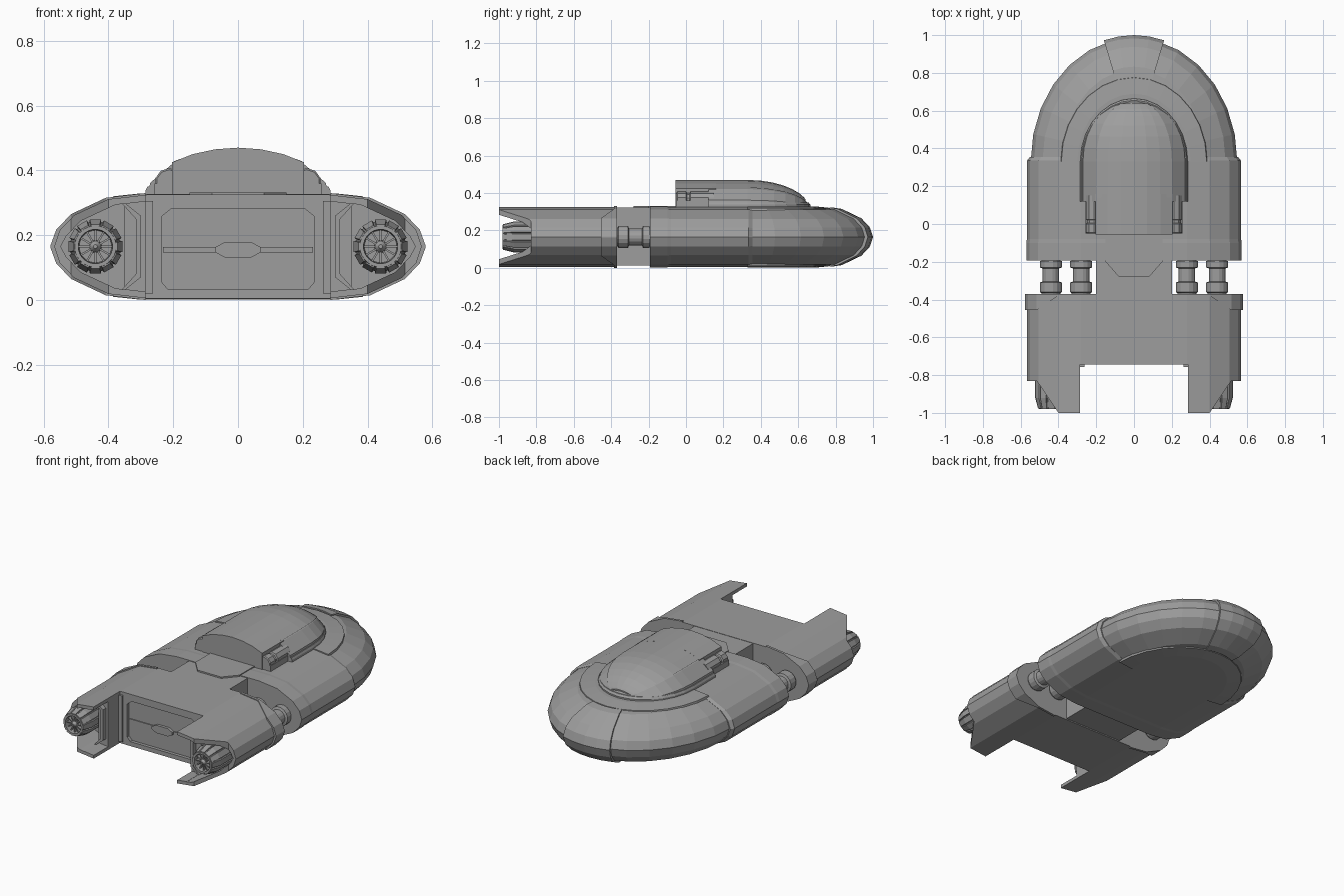
import bpy, bmesh, math
from mathutils import Matrix

if "Cube" in bpy.data.objects:
    bpy.data.objects.remove(bpy.data.objects["Cube"])

GREY = bpy.data.materials.new("dark_grey")
GREY.diffuse_color = (.34, .34, .34, 1)
GREY.use_nodes = True
GREY.node_tree.nodes["Principled BSDF"].inputs["Base Color"].default_value = GREY.diffuse_color

def loft(name, rings):
    """Closed solid bridging equal-length loops of points."""
    bm = bmesh.new()
    vs = [[bm.verts.new(p) for p in r] for r in rings]
    n = len(rings[0])
    for a, b in zip(vs, vs[1:]):
        for i in range(n):
            j = (i + 1) % n
            bm.faces.new((a[i], a[j], b[j], b[i]))
    bm.faces.new(vs[0][::-1])
    bm.faces.new(vs[-1])
    bmesh.ops.recalc_face_normals(bm, faces=bm.faces)
    me = bpy.data.meshes.new(name)
    bm.to_mesh(me)
    bm.free()
    me.materials.append(GREY)
    ob = bpy.data.objects.new(name, me)
    bpy.context.collection.objects.link(ob)
    return ob

def prism_z(name, pts, z0, z1):
    return loft(name, [[(x, y, z) for x, y in pts] for z in (z0, z1)])

def prism_y(name, pts, y0, y1):
    return loft(name, [[(x, y, z) for x, z in pts] for y in (y0, y1)])

def box(name, x0, x1, y0, y1, z0, z1):
    return prism_z(name, [(x0, y0), (x1, y0), (x1, y1), (x0, y1)], z0, z1)

def turned(name, prof, x, z, n=12):
    """Solid of revolution about the y direction; profile is (radius, y)."""
    ang = [2 * math.pi * (i + .5) / n for i in range(n)]
    return loft(name, [[(x + r * math.cos(a), y, z + r * math.sin(a)) for a in ang] for r, y in prof])

def cut(ob, cutter):
    m = ob.modifiers.new("cut", 'BOOLEAN')
    m.operation, m.object, m.solver = 'DIFFERENCE', cutter, 'EXACT'
    bpy.context.view_layer.objects.active = ob
    bpy.ops.object.modifier_apply(modifier=m.name)
    bpy.data.objects.remove(cutter)

# Lens-shaped hull section: upper right quarter
MID = .165
P = [(.567, MID), (.55, .215), (.505, .262), (.40, .311), (.28, .325)]

def section(y, sx=1, sz=1):
    up = [(x * sx, (z - MID) * sz) for x, z in P]
    pts = up + [(-x, z) for x, z in up[::-1]]
    pts += [(-x, -z) for x, z in up[1:]] + [(x, -z) for x, z in up[:0:-1]]
    return [(x, y, MID + z) for x, z in pts]

def arc(a, b, t0=0, t1=180, n=14, cy=.33):
    ts = [math.radians(t0 + (t1 - t0) * i / n) for i in range(n + 1)]
    return [(a * math.cos(t), cy + b * math.sin(t)) for t in ts]

# Forward hull: straight body and rounded nose
loft("mid_hull", [section(-.19), section(.335), section(.355, .972, .975)])
rim = [(P[0][0] - x, z) for x, z in P]
rim = rim[::-1] + [(d, 2 * MID - z) for d, z in rim[1:]]
loft("nose", [[(x, y, z) for x, y in arc(.547 - d, .655 - d)] for d, z in rim])
loft("hull_end_band", [section(-.192, 1.005, 1.012), section(-.10, 1.005, 1.012), section(-.08, 1, 1)])

# Raised centre panel wrapped around the nose
npan = []
for i in range(5):
    t = math.radians(73.5 + 33 * i / 4)
    npan.append([((.56 - d) * math.cos(t), .33 + (.67 - d) * math.sin(t), MID + (z - MID) * 1.03)
                 for d, z in [(.215, .318)] + rim[1:-1] + [(.215, .012)]])
loft("nose_panel", npan)

# Deck plate and belly plate, sloping up to the middle
for name, zs in (("deck_plate", (.30, .32, .329)), ("belly_plate", (.03, .01, .001))):
    loft(name, [[(x, y, z) for x, y in arc(a, a + .06)] for a, z in zip((.39, .385, .30), zs)])
prism_z("rear_deck_plate", [(-.15, -.04), (.15, -.04), (.15, -.2), (.08, -.28), (-.08, -.28), (-.15, -.2)], .30, .332)

# Narrow waist joining the two hulls
box("waist", -.2, .2, -.40, -.15, .012, .323)
for s in (-1, 1):
    for x in (.28, .44):
        turned("coupling", [(.052, -.18), (.052, -.195), (.06, -.195), (.06, -.23), (.045, -.235),
                            (.045, -.305), (.06, -.31), (.06, -.36), (.052, -.365), (.052, -.39)], s * x, MID, 16)

# Engine hull, notched for the door and hollowed for the engines
rear = loft("engine_hull", [section(-1), section(-.37)])
cut(rear, box("c", -.285, .285, -1.2, -.745, -.2, .6))
for s in (-1, 1):
    cut(rear, prism_z("c", [(s * .515, -.83), (s * .8, -.83), (s * .8, -1.1), (s * .332, -1.1)], -.2, .6))
    inner = [(x - .02, z - .018 if z > MID else z) for x, z in P]
    for x0, depth in ((.2, -.86), (.35, -.78)):
        q = [p for p in inner if p[0] > x0 + .02]
        top = q + [(x0, .304 if x0 < .3 else .298)]
        pts = [(s * x, z) for x, z in top] + [(s * x, 2 * MID - z) for x, z in top[:0:-1]]
        cut(rear, prism_y("c", pts, -1.2, depth))
octo = [(-.235, .055), (-.215, .032), (.215, .032), (.235, .055), (.235, .258), (.205, .282), (-.205, .282), (-.235, .258)]
cut(rear, prism_y("c", octo, -.9, -.725))

# Flange around the front of the engine hull, built as slices along x
for s in (-1, 1):
    rings = []
    for (x, z), y in zip(P, (-.455, -.455, -.455, -.385, -.385)):
        h = max((z - MID) * 1.03, .004)
        x *= 1.02
        rings.append([(s * x, y, MID + h), (s * x, -.37, MID + h), (s * x, -.37, MID - h), (s * x, y, MID - h)])
    loft("flange", rings)

# Door details
box("door_seam_bar", -.232, .232, -.731, -.72, .146, .164)
prism_y("door_handle", [(-.07, .147), (-.04, .131), (.04, .131), (.07, .147), (.07, .163),
                        (.04, .179), (-.04, .179), (-.07, .163)], -.742, -.72)
for s in (-1, 1):
    box("door_post", s * .262, s * .29, -.757, -.74, .02, .305)
    prism_y("bay_bracket", [(s * .30, .07), (s * .35, .03), (s * .36, .03), (s * .315, .08), (s * .315, .25),
                            (s * .36, .30), (s * .35, .30), (s * .30, .26)], -.89, -.85)

# Engines: nozzle, cowl petals, fan blades and hub
for s in (-1, 1):
    cx = s * .44
    turned("nozzle", [(.078, -.77), (.078, -.92), (.064, -.98), (.053, -.98), (.05, -.94)], cx, MID, 24)
    turned("fan_hub", [(.02, -.93), (.018, -.965), (.006, -.98)], cx, MID)
    for k in range(12):
        rot = Matrix.Translation((cx, 0, MID)) @ Matrix.Rotation(k * math.pi / 6, 4, 'Y')
        petal = loft("nozzle_petal", [[(w * a, y, r) for a, r in ((-1, r0), (1, r0), (.9, r1), (-.9, r1))]
                                      for y, w, r0, r1 in ((-.78, .019, .068, .083), (-.92, .019, .068, .083),
                                                           (-.978, .015, .055, .068))])
        petal.data.transform(rot)
        blade = box("fan_blade", -.003, .003, -.966, -.935, .012, .055)
        blade.data.transform(rot)

# Cockpit dome
A = [(1, 0), (.97, .28), (.72, .70), (.5, .855), (.25, .965), (0, 1)]
def dome(y, w, h, lift=0, umax=2):
    half = [(u * w, .322 + h * v + lift) for u, v in A if u <= umax]
    pts = half + [(-x, z) for x, z in half[-2::-1]]
    return [(x, y, z) for x, z in pts]

def stations(t_end, y0, w, h, lift=0, umax=2):
    out = [dome(y0, w, h, lift, umax)]
    for i in range(8):
        t = t_end * math.sin(math.pi / 2 * i / 7)
        f = math.sqrt(1 - t * t)
        out.append(dome(.33 + .325 * t, w * f ** .9, h * f ** 1.1, lift, umax))
    return out

loft("cockpit_dome", stations(.996, .12, .279, .142))
loft("canopy_panel", stations(.95, .14, .277, .142, .006, .73))
loft("cockpit_cowl", [[(x, y, z) for x, y in [(-a, .12)] + [(a, .12)] + arc(a, b)]
                      for a, b, z in ((.285, .335, .315), (.285, .335, .338), (.279, .325, .35))])
prism_y("cockpit_back", [(.203, .31), (.203, .425), (.14, .45), (.07, .465), (0, .47), (-.07, .465),
                         (-.14, .45), (-.203, .425), (-.203, .31)], -.055, .16)
for s in (-1, 1):
    turned("side_pod", [(.04, -.05), (.045, -.045), (.045, .0), (.038, .005), (.038, .02), (.045, .025), (.045, .15)],
           s * .212, .362, 10)
    box("pod_base", s * .19, s * .258, -.05, .13, .31, .36)
